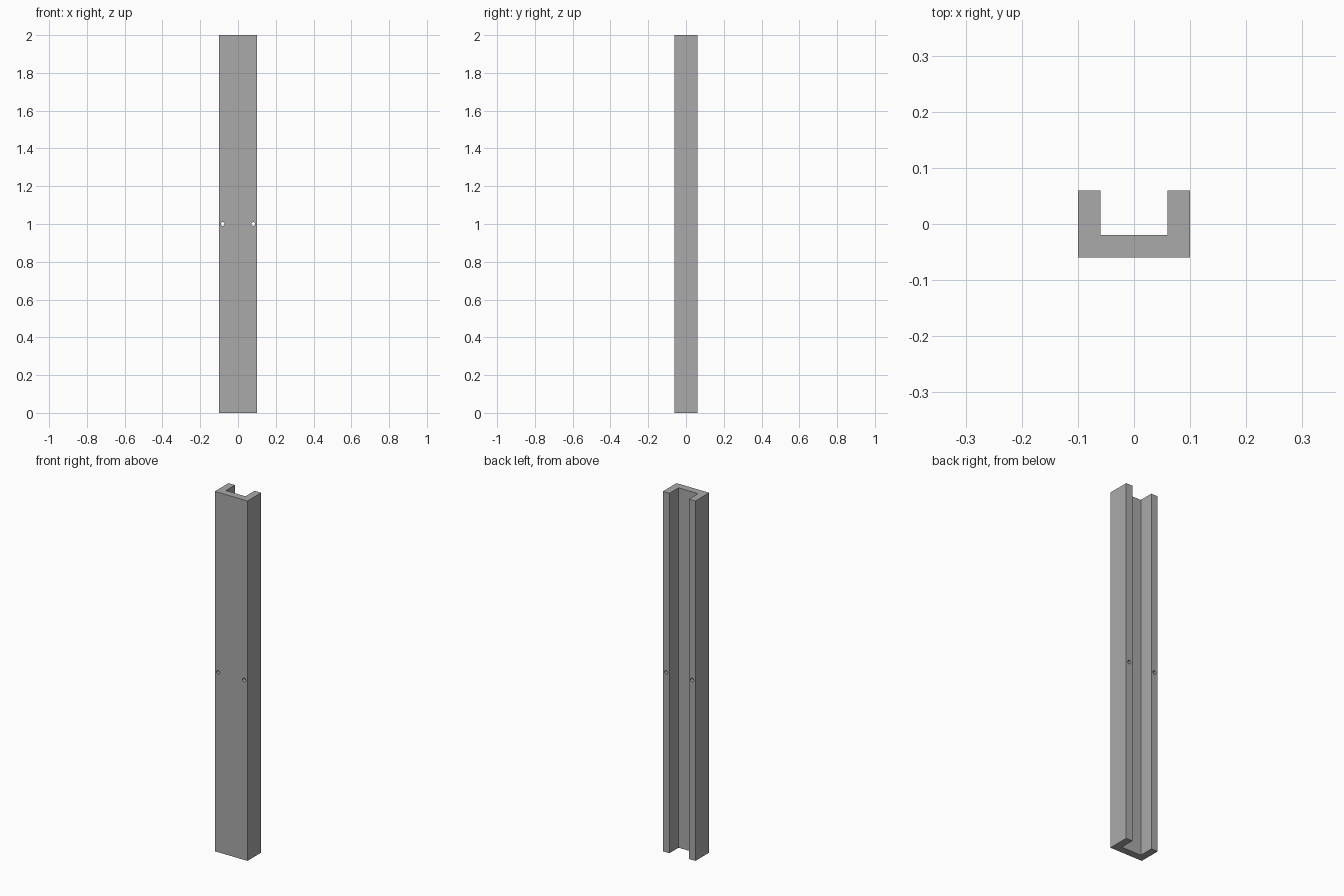
import bpy
import bmesh
import math
from mathutils import Matrix, Vector

if "Cube" in bpy.data.objects:
    bpy.data.objects.remove(bpy.data.objects["Cube"])

HEIGHT = 2.0
HOLE_X, HOLE_Z, HOLE_R = 0.08, 1.0, 0.01

grey = bpy.data.materials.new("plain grey")
grey.diffuse_color = (0.4, 0.4, 0.4, 1)
grey.use_nodes = True
grey.node_tree.nodes["Principled BSDF"].inputs["Base Color"].default_value = grey.diffuse_color


def new_object(name, bm):
    bmesh.ops.recalc_face_normals(bm, faces=bm.faces)
    mesh = bpy.data.meshes.new(name)
    bm.to_mesh(mesh)
    bm.free()
    mesh.materials.append(grey)
    obj = bpy.data.objects.new(name, mesh)
    bpy.context.collection.objects.link(obj)
    return obj


# U-shaped channel, open towards the back
half = [(0.1, -0.06), (0.1, 0.06), (0.06, 0.06), (0.06, -0.02)]
profile = half + [(-x, y) for x, y in reversed(half)]
bm = bmesh.new()
base = bm.faces.new([bm.verts.new((x, y, 0)) for x, y in profile])
extruded = bmesh.ops.extrude_face_region(bm, geom=[base], use_keep_orig=True)
top = [v for v in extruded["geom"] if isinstance(v, bmesh.types.BMVert)]
bmesh.ops.translate(bm, verts=top, vec=Vector((0, 0, HEIGHT)))
channel = new_object("channel", bm)

# Round screw holes running front to back through both legs
bm = bmesh.new()
for side in (-1, 1):
    place = Matrix.Translation((side * HOLE_X, 0, HOLE_Z)) @ Matrix.Rotation(math.pi / 2, 4, "X")
    bmesh.ops.create_cone(bm, cap_ends=True, segments=24, radius1=HOLE_R,
                          radius2=HOLE_R, depth=0.3, matrix=place)
cutter = new_object("hole_cutter", bm)
cutter.hide_render = True
cutter.hide_set(True)

cut = channel.modifiers.new("screw holes", "BOOLEAN")
cut.operation = "DIFFERENCE"
cut.solver = "EXACT"
cut.object = cutter

# Bake the cut, then smooth only the hole walls
bpy.context.view_layer.objects.active = channel
channel.select_set(True)
bpy.ops.object.modifier_apply(modifier=cut.name)
bpy.ops.object.shade_smooth_by_angle(angle=math.radians(30))
